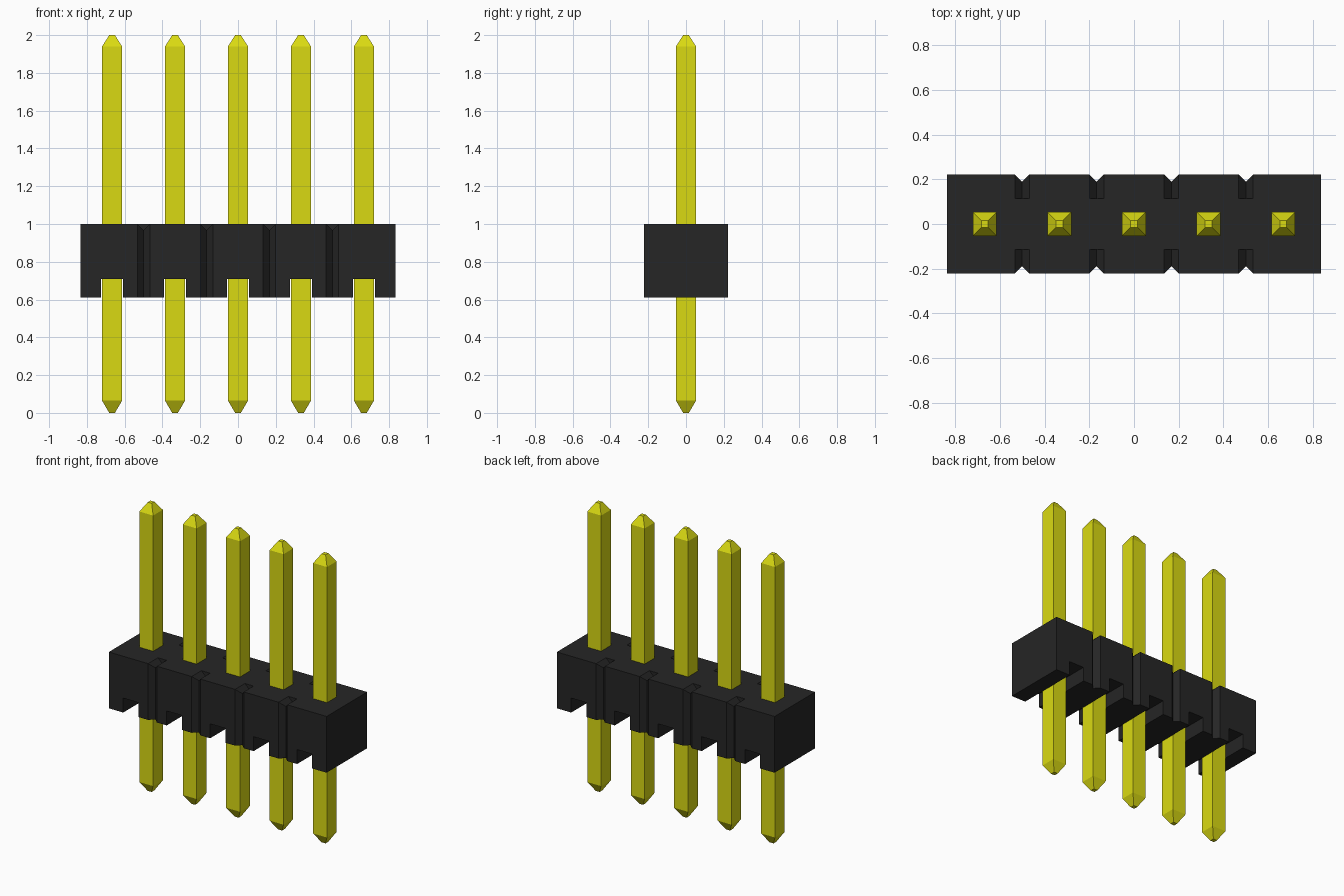
import bpy, bmesh, math
from mathutils import Matrix

if "Cube" in bpy.data.objects:
    bpy.data.objects.remove(bpy.data.objects["Cube"], do_unlink=True)

PITCH = 1 / 3
PINS = [(i - 2) * PITCH for i in range(5)]
GAPS = [(i - 1.5) * PITCH for i in range(4)]
HALF_X, HALF_Y, Z_LOW, Z_HIGH = 0.835, 0.222, 0.61, 1.0
NOTCH = 0.033


def material(name, rgb):
    m = bpy.data.materials.new(name)
    m.use_nodes = True
    m.diffuse_color = (*rgb, 1)
    m.node_tree.nodes["Principled BSDF"].inputs["Base Color"].default_value = (*rgb, 1)
    return m


def finish(bm, name, mat=None):
    bmesh.ops.recalc_face_normals(bm, faces=bm.faces)
    mesh = bpy.data.meshes.new(name)
    bm.to_mesh(mesh)
    bm.free()
    if mat:
        mesh.materials.append(mat)
    obj = bpy.data.objects.new(name, mesh)
    bpy.context.collection.objects.link(obj)
    return obj


def add_box(bm, centre, size):
    bmesh.ops.create_cube(bm, size=1, matrix=Matrix.Translation(centre) @ Matrix.Diagonal((*size, 1)))


def add_diamond_bar(bm, centre, length, tilt=0):
    # Four-sided bar with its corners on the axes, used to cut V grooves
    matrix = Matrix.Translation(centre) @ Matrix.Rotation(tilt, 4, 'X')
    bar = bmesh.ops.create_cone(bm, cap_ends=True, segments=4, radius1=NOTCH,
                                radius2=NOTCH, depth=length)["verts"]
    # Put corners exactly on the axes
    for i, v in enumerate(bar):
        if abs(abs(v.co.x) - abs(v.co.y)) < 1e-4:
            v.co = Matrix.Rotation(math.pi / 4, 3, 'Z') @ v.co
        v.co = matrix @ v.co


black = material("black plastic", (0.019, 0.019, 0.019))
yellow = material("yellow metal", (0.70, 0.70, 0.006))

# Housing block
bm = bmesh.new()
add_box(bm, (0, 0, (Z_LOW + Z_HIGH) / 2), (2 * HALF_X, 2 * HALF_Y, Z_HIGH - Z_LOW))
housing = finish(bm, "housing", black)

# Cutters: slots under the pins, side grooves, short top grooves
slots, sides, tops = bmesh.new(), bmesh.new(), bmesh.new()
for x in PINS:
    add_box(slots, (x, 0, 0.61), (0.116, 1, 0.2))
for x in GAPS:
    for s in (-1, 1):
        add_diamond_bar(sides, (x, s * HALF_Y, 0.8), 0.8)
        add_diamond_bar(tops, (x, s * 0.215, Z_HIGH), 0.2, math.pi / 2)
cutters = [finish(b, n) for b, n in ((slots, "slot_cutter"), (sides, "side_groove_cutter"),
                                     (tops, "top_groove_cutter"))]
for cutter in cutters:
    cutter.hide_render = True
    cutter.hide_set(True)
    cutter.display_type = 'WIRE'
    mod = housing.modifiers.new(cutter.name, 'BOOLEAN')
    mod.operation = 'DIFFERENCE'
    mod.solver = 'EXACT'
    mod.object = cutter

# Apply the cuts and discard the cutters
graph = bpy.context.evaluated_depsgraph_get()
cut_mesh = bpy.data.meshes.new_from_object(housing.evaluated_get(graph))
housing.modifiers.clear()
housing.data = cut_mesh
cut_mesh.materials.clear()
cut_mesh.materials.append(black)
for poly in cut_mesh.polygons:
    poly.material_index = 0
for cutter in cutters:
    bpy.data.objects.remove(cutter, do_unlink=True)

# Square pins with tapered ends: (height, half width)
PROFILE = [(0, 0.015), (0.065, 0.053), (1.94, 0.053), (2, 0.015)]
for n, x in enumerate(PINS):
    bm = bmesh.new()
    rings = [[bm.verts.new((x + sx * h, sy * h, z)) for sx, sy in ((-1, -1), (1, -1), (1, 1), (-1, 1))]
             for z, h in PROFILE]
    bm.faces.new(rings[0])
    bm.faces.new(rings[-1])
    for a, b in zip(rings, rings[1:]):
        for i in range(4):
            j = (i + 1) % 4
            bm.faces.new((a[i], a[j], b[j], b[i]))
    finish(bm, f"pin_{n + 1}", yellow)
